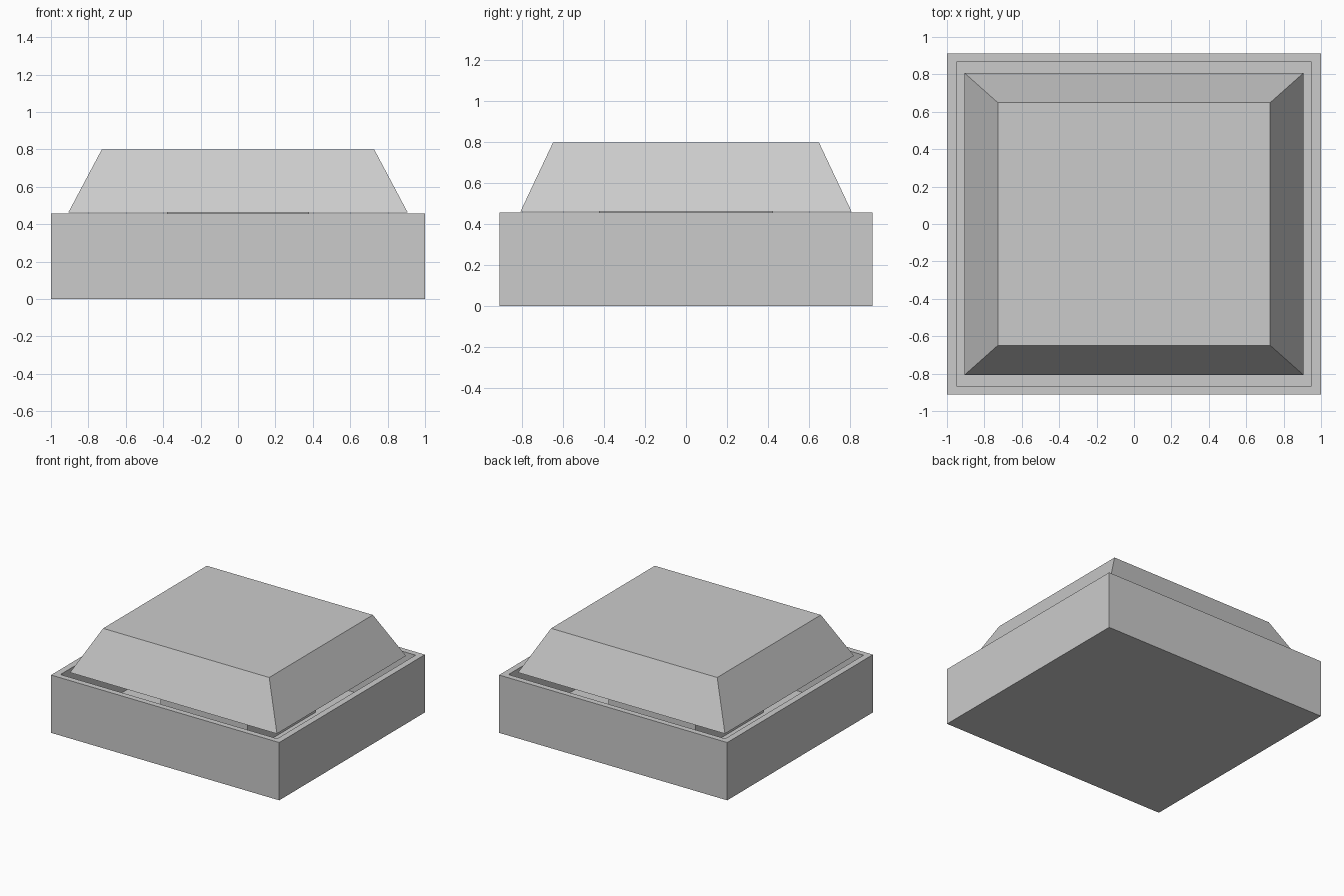
import bpy, bmesh

if "Cube" in bpy.data.objects:
    bpy.data.objects.remove(bpy.data.objects["Cube"])

RIM, CAP_BASE, FLOOR = 0.458, 0.463, 0.02


def finish(name, bm):
    bmesh.ops.recalc_face_normals(bm, faces=bm.faces)
    mesh = bpy.data.meshes.new(name)
    bm.to_mesh(mesh)
    bm.free()
    obj = bpy.data.objects.new(name, mesh)
    bpy.context.collection.objects.link(obj)
    return obj


def stack(name, sections):
    """Closed solid through rectangular sections (half x, half y, z)."""
    bm = bmesh.new()
    rings = [[bm.verts.new((sx * hx, sy * hy, z))
              for sx, sy in ((-1, -1), (1, -1), (1, 1), (-1, 1))]
             for hx, hy, z in sections]
    for a, b in zip(rings, rings[1:]):
        for i in range(4):
            j = (i + 1) % 4
            bm.faces.new((a[i], a[j], b[j], b[i]))
    bm.faces.new(rings[0])
    bm.faces.new(rings[-1])
    return finish(name, bm)


# Open tray: outer wall, rim, inner wall, floor
stack("base_tray", [(1.0, 0.912, 0), (1.0, 0.912, RIM),
                    (0.95, 0.866, RIM), (0.95, 0.866, FLOOR)])

# Central post carrying the cap just above the rim
stack("centre_post", [(0.38, 0.425, FLOOR), (0.38, 0.425, CAP_BASE)])

# Tapered cap
stack("tapered_cap", [(0.907, 0.808, CAP_BASE), (0.728, 0.649, 0.8)])
